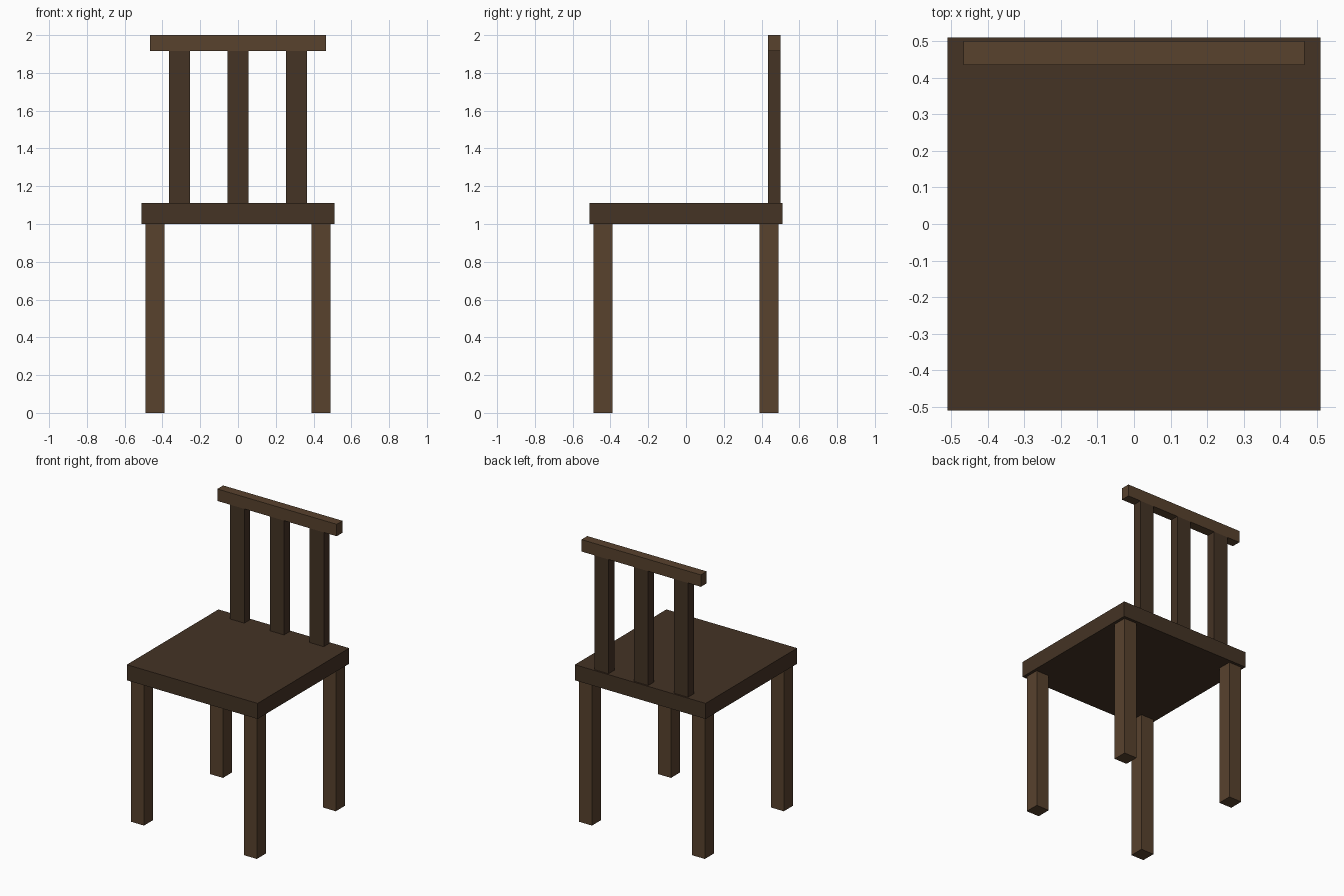
import bpy

if "Cube" in bpy.data.objects:
    bpy.data.objects.remove(bpy.data.objects["Cube"])


def material(name, rgb):
    m = bpy.data.materials.new(name)
    m.diffuse_color = (*rgb, 1.0)
    m.use_nodes = True
    m.node_tree.nodes["Principled BSDF"].inputs["Base Color"].default_value = m.diffuse_color
    return m


dark_wood = material("dark_wood", (0.058, 0.033, 0.018))
light_wood = material("light_wood", (0.098, 0.054, 0.027))


def box(name, centre, size, mat):
    """Box with given centre and full dimensions."""
    bpy.ops.mesh.primitive_cube_add(size=1, location=centre)
    ob = bpy.context.object
    ob.name = name
    ob.scale = size
    bpy.ops.object.transform_apply(location=False, rotation=False, scale=True)
    ob.data.materials.append(mat)
    return ob


# Seat
box("seat", (0, 0, 1.055), (1.02, 1.02, 0.11), dark_wood)

# Four legs
for y, end in ((-0.44, "front"), (0.44, "back")):
    for x, side in ((-0.44, "left"), (0.44, "right")):
        box(f"{end}_leg_{side}", (x, y, 0.5), (0.1, 0.1, 1.0), light_wood)

# Back slats
BACK_Y, BACK_DEPTH = 0.467, 0.065
for x, side in ((-0.31, "left"), (0, "middle"), (0.31, "right")):
    box(f"back_slat_{side}", (x, BACK_Y, 1.513), (0.11, BACK_DEPTH, 0.806), dark_wood)

# Top rail
box("top_rail", (0, BACK_Y, 1.958), (0.932, BACK_DEPTH, 0.084), light_wood)
